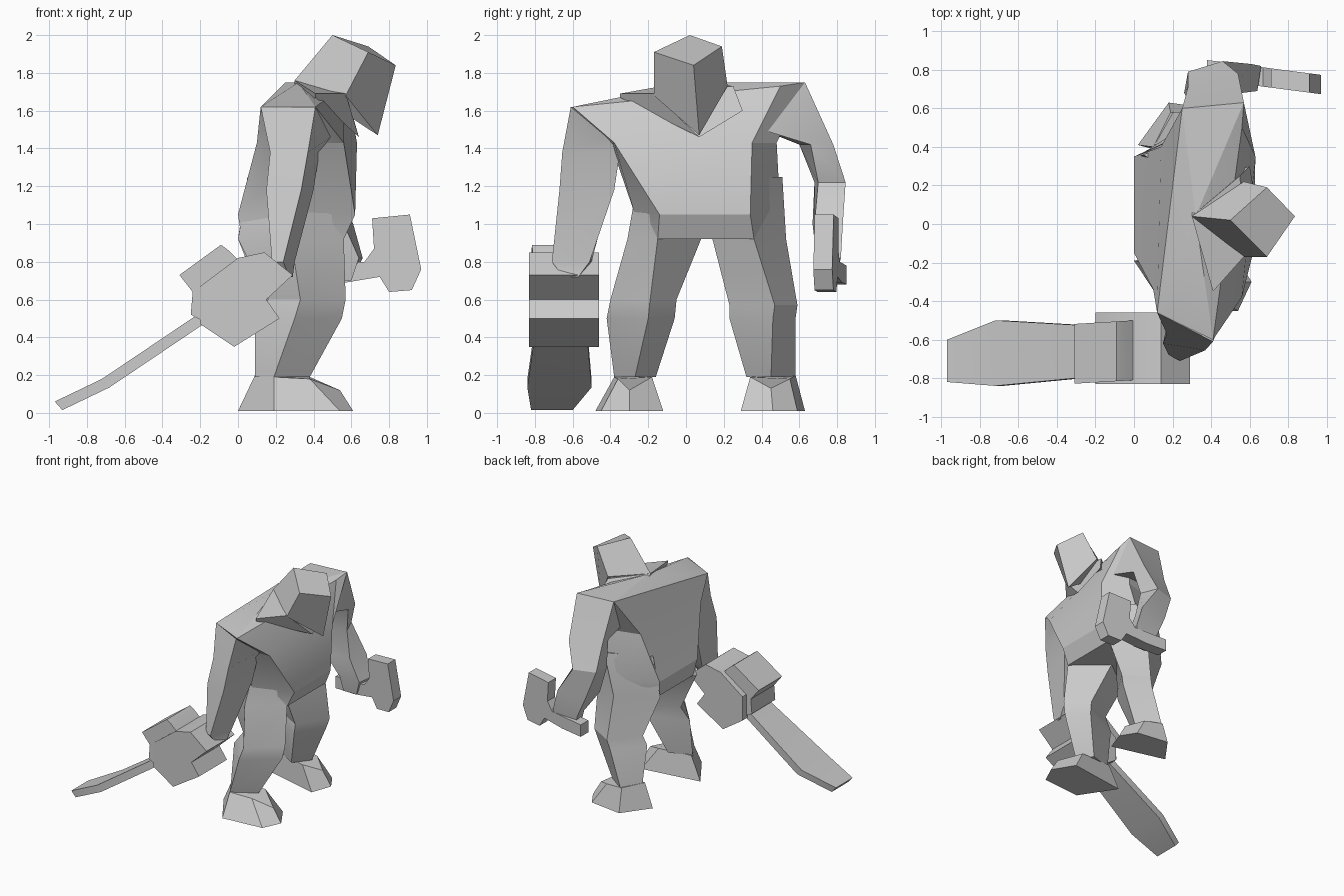
import bpy
import bmesh
import math
from mathutils import Vector

default_cube = bpy.data.objects.get("Cube")
if default_cube:
    bpy.data.objects.remove(default_cube, do_unlink=True)

# Single stone grey colour
grey = bpy.data.materials.new("stone grey")
grey.use_nodes = True
grey.diffuse_color = (.6, .6, .6, 1)
grey.node_tree.nodes["Principled BSDF"].inputs["Base Color"].default_value = grey.diffuse_color


def finish(name, bm):
    """Turn a bmesh into a shaded, coloured object."""
    bmesh.ops.recalc_face_normals(bm, faces=bm.faces[:])
    mesh = bpy.data.meshes.new(name)
    bm.to_mesh(mesh)
    bm.free()
    mesh.materials.append(grey)
    part = bpy.data.objects.new(name, mesh)
    bpy.context.collection.objects.link(part)
    bpy.ops.object.select_all(action="DESELECT")
    part.select_set(True)
    bpy.context.view_layer.objects.active = part
    bpy.ops.object.shade_smooth_by_angle(angle=math.radians(25))
    return part


def loft(name, rings, peak=None):
    """Skin rings of corners; an optional peak point closes the last ring."""
    bm = bmesh.new()
    loops = [[bm.verts.new(corner) for corner in ring] for ring in rings]
    count = len(loops[0])
    for lower, upper in zip(loops, loops[1:]):
        for i in range(count):
            j = (i + 1) % count
            bm.faces.new((lower[i], lower[j], upper[j], upper[i]))
    bm.faces.new(loops[0])
    if peak:
        tip = bm.verts.new(peak)
        for i in range(count):
            bm.faces.new((loops[-1][i], loops[-1][(i + 1) % count], tip))
    else:
        bm.faces.new(loops[-1])
    return finish(name, bm)


def level(z, *corners):
    """A horizontal ring of corners at one height."""
    return [Vector((x, y, z)) for x, y in corners]


def slab(name, outline, near, far, skew=0):
    """Extrude a side outline along y, skewing it sideways along x."""
    return loft(name, [[Vector((x, y + skew * x, z)) for x, z in outline]
                       for y in (near, far)])


# Torso: hips, waist, chest, then slanted shoulders rising to the neck
torso_rings = [
    level(.92, (.56, -.15), (.56, .36), (.3, .47), (.02, .32), (.02, -.12), (.3, -.27)),
    level(1.05, (.62, -.14), (.62, .34), (.33, .5), (.0, .35), (.0, -.15), (.32, -.27)),
    level(1.43, (.56, -.38), (.63, .35), (.45, .48), (.14, .4), (.1, -.34), (.34, -.4)),
    [(.41, -.6, 1.62), (.56, .5, 1.73), (.57, .63, 1.75),
     (.25, .6, 1.75), (.12, -.46, 1.62), (.2, -.5, 1.62)],
]
loft("torso", torso_rings, peak=(.32, .04, 1.75))

# Chest wedge under the chin
loft("collar", [
    [(.41, -.35, 1.67), (.64, .07, 1.46), (.6, .3, 1.6), (.3, .2, 1.6)],
    [(.41, -.35, 1.69), (.57, -.17, 1.69), (.55, .25, 1.73), (.3, .04, 1.76)],
])

# Head: a skewed block set with one corner forward
loft("head", [
    [(.3, .04, 1.76), (.57, -.17, 1.68), (.74, .07, 1.47), (.57, .22, 1.73)],
    [(.5, .02, 2), (.69, -.17, 1.91), (.835, .04, 1.84), (.69, .19, 1.94)],
])

# Legs: diamond sections ordered front, inner, back, outer
legs = {
    "right_leg": [
        level(.19, (.38, -.27), (.28, -.16), (.09, -.22), (.19, -.38)),
        level(.5, (.55, -.2), (.4, -.06), (.09, -.18), (.3, -.42)),
        level(.6, (.57, -.19), (.4, -.05), (.16, -.16), (.33, -.4)),
        level(.92, (.56, -.15), (.3, .08), (.0, -.14), (.28, -.31)),
        level(1.15, (.6, -.14), (.32, .07), (.04, -.15), (.32, -.27)),
    ],
    "left_leg": [
        level(.19, (.37, .45), (.27, .32), (.11, .42), (.2, .58)),
        level(.5, (.5, .46), (.36, .23), (.1, .37), (.3, .58)),
        level(.57, (.52, .47), (.37, .23), (.14, .37), (.32, .59)),
        level(.92, (.56, .36), (.3, .14), (.0, .34), (.3, .53)),
        level(1.25, (.6, .34), (.34, .15), (.05, .36), (.4, .51)),
    ],
}
for name, rings in legs.items():
    loft(name, rings)

# Feet: flared soles narrowing to the ankles, with low toes
loft("right_foot", [
    level(.01, (.61, -.3), (.5, -.12), (.0, -.19), (.19, -.48), (.54, -.45)),
    [(.54, -.3, .12), (.38, -.18, .19), (.09, -.2, .2), (.19, -.38, .19), (.38, -.36, .18)],
])
loft("left_foot", [
    level(.01, (.54, .46), (.48, .29), (.02, .41), (.18, .63), (.46, .59)),
    [(.47, .45, .13), (.36, .34, .19), (.1, .4, .2), (.19, .58, .2), (.35, .55, .18)],
])

# Arms: four-sided, ordered outer front, inner front, inner back, outer back
loft("right_arm", [
    level(.72, (.27, -.65), (.29, -.57), (.24, -.57), (.24, -.64)),
    level(.8, (.24, -.71), (.3, -.51), (.2, -.5), (.18, -.68)),
    level(1.18, (.335, -.67), (.4, -.38), (.2, -.4), (.15, -.62)),
    level(1.38, (.37, -.655), (.43, -.35), (.2, -.36), (.17, -.57)),
    [(.41, -.61, 1.62), (.49, -.42, 1.46), (.2, -.36, 1.5), (.12, -.46, 1.62)],
])
loft("left_arm", [
    level(.7, (.6, .79), (.6, .71), (.48, .71), (.48, .79)),
    level(.82, (.66, .82), (.64, .69), (.46, .69), (.44, .81)),
    level(1, (.61, .83), (.56, .68), (.33, .67), (.36, .81)),
    level(1.22, (.46, .845), (.52, .7), (.26, .68), (.28, .79)),
    level(1.42, (.54, .78), (.56, .66), (.3, .6), (.28, .71)),
    [(.57, .63, 1.75), (.58, .4, 1.5), (.28, .4, 1.5), (.25, .6, 1.75)],
])

# Hammer held in the left hand: handle and head share one outline
slab("hammer", [
    (.38, .68), (.57, .69), (.75, .72), (.8, .64), (.92, .65), (.97, .76),
    (.91, 1.05), (.71, 1.03), (.72, .87), (.67, .8), (.38, .78),
], .8, .9, skew=-.13)

# Power saw: stepped motor housing in two widths
slab("saw_housing", [
    (-.2, .47), (-.02, .35), (.22, .5), (.15, .6), (.29, .73), (.14, .85), (.0, .82), (-.2, .67),
], -.83, -.46)
slab("saw_motor", [
    (-.31, .73), (-.24, .64), (-.25, .52), (-.1, .44), (.05, .76), (-.05, .86), (-.09, .89),
], -.81, -.5, skew=.06)

# Saw blade: a bent flat bar, widening before its blunt tip
loft("saw_blade", [
    [(x, low, z), (x, high, z), (x + .04, high, z - .045), (x + .04, low, z - .045)]
    for x, z, low, high in (
        (-.2, .53, -.79, -.53), (-.72, .18, -.84, -.5), (-.97, .06, -.82, -.6))
])
